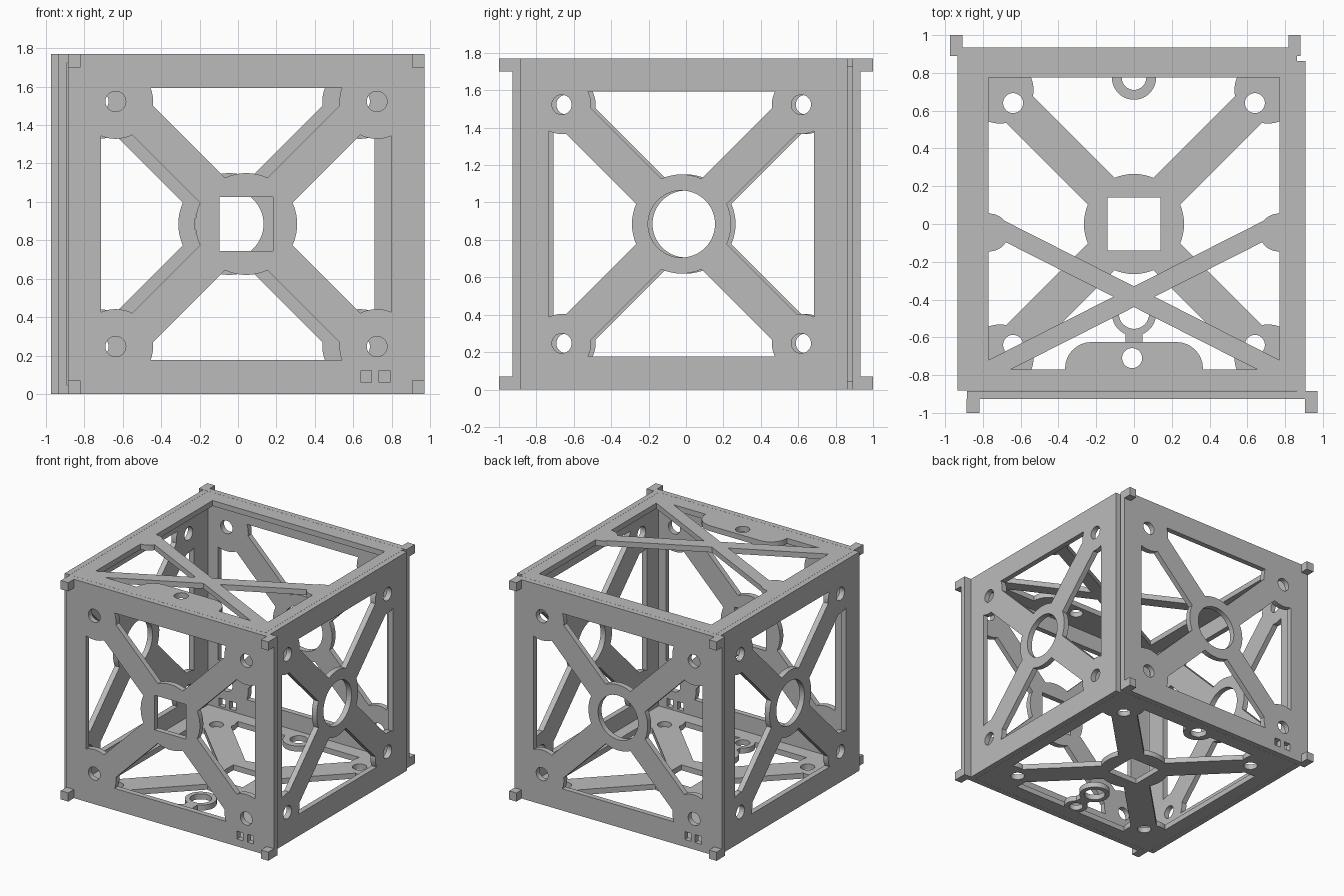
import bpy, math
from mathutils import Matrix, Vector

if "Cube" in bpy.data.objects:
    bpy.data.objects.remove(bpy.data.objects["Cube"])

T = 0.044          # plate thickness
H = 1.77           # overall height
MID = H / 2

grey = bpy.data.materials.new("plain_grey")
grey.diffuse_color = (0.5, 0.5, 0.5, 1)
grey.use_nodes = True
grey.node_tree.nodes["Principled BSDF"].inputs["Base Color"].default_value = grey.diffuse_color


def make(name, verts, faces):
    me = bpy.data.meshes.new(name)
    me.from_pydata(verts, [], faces)
    ob = bpy.data.objects.new(name, me)
    bpy.context.collection.objects.link(ob)
    return ob


def prism(pts, z0, z1, name="piece"):
    n = len(pts)
    verts = [(x, y, z) for z in (z0, z1) for x, y in pts]
    faces = [list(range(n))[::-1], list(range(n, 2 * n))]
    faces += [(i, (i + 1) % n, n + (i + 1) % n, n + i) for i in range(n)]
    return make(name, verts, faces)


def rect(x0, x1, y0, y1):
    return [(x0, y0), (x1, y0), (x1, y1), (x0, y1)]


def circle(x, y, r, n=48):
    return [(x + r * math.cos(2 * math.pi * i / n), y + r * math.sin(2 * math.pi * i / n)) for i in range(n)]


def bar(a, b, half):
    a, b = Vector(a), Vector(b)
    d = (b - a).normalized() * half
    s = Vector((-d.y, d.x))
    return [tuple(a - s), tuple(b - s), tuple(b + s), tuple(a + s)]


def cut(ob, cutter):
    """Subtract cutter from ob and drop the cutter."""
    m = ob.modifiers.new("cut", 'BOOLEAN')
    m.operation, m.solver, m.object = 'DIFFERENCE', 'EXACT', cutter
    bpy.context.view_layer.update()
    dg = bpy.context.evaluated_depsgraph_get()
    me = bpy.data.meshes.new_from_object(ob.evaluated_get(dg))
    ob.modifiers.clear()
    ob.data = me
    bpy.data.objects.remove(cutter)


def panel(name, outer, window, solids, holes, cols, origin):
    """Plate with a window; solids stay inside the window, holes go through."""
    plate = prism(outer, 0, T, name)
    opening = prism(window, -0.1, T + 0.1)
    for i, s in enumerate(solids):
        cut(opening, prism(s, -0.2 - 0.01 * i, T + 0.2 + 0.01 * i))
    cut(plate, opening)
    for h in holes:
        cut(plate, prism(h, -0.1, T + 0.1))
    m = Matrix(cols).transposed().to_4x4()
    plate.data.transform(Matrix.Translation(origin) @ m)
    plate.data.name = name
    plate.data.materials.clear()
    plate.data.materials.append(grey)


def spider(bu, bv, r, half):
    """Two diagonal arms, hub disc and a boss in each corner."""
    k = 0.69
    arms = [bar((-k, -k), (k, k), half), bar((-k, k), (k, -k), half)]
    bosses = [circle(sx * bu, sy * bv, r) for sx in (-1, 1) for sy in (-1, 1)]
    return arms + bosses + [circle(0, 0, 0.265, 64)]


def four_holes(u, v):
    return [circle(sx * u, sy * v, 0.053, 32) for sx in (-1, 1) for sy in (-1, 1)]


X, Y, Z = (1, 0, 0), (0, 1, 0), (0, 0, 1)
NX, NY = (-1, 0, 0), (0, -1, 0)
square_hub = rect(-0.14, 0.14, -0.14, 0.14)
round_hub = circle(0, 0, 0.179, 64)
slots = [rect(0.597, 0.652, -0.826, -0.762), rect(0.69, 0.747, -0.826, -0.762)]

# front and back panels, offset sideways in opposite directions
wide = rect(-0.928, 0.928, -MID, MID)
wide_win = rect(-0.756, 0.756, -0.709, 0.709)
for name, hub, cols, org in (
        ("front_panel", square_hub, (X, Z, NY), (0.043, -0.883, MID)),
        ("back_panel", round_hub, (NX, Z, Y), (-0.046, 0.89, MID))):
    panel(name, wide, wide_win, spider(0.68, 0.638, 0.195, 0.092),
          [hub] + four_holes(0.68, 0.638) + slots, cols, org)

# side panels
side_win = rect(-0.709, 0.709, -0.709, 0.709)
for name, a, b, cols, org in (
        ("right_panel", -0.859, 0.887, (Y, Z, X), (0.863, -0.024, MID)),
        ("left_panel", -0.889, 0.882, (NY, Z, NX), (-0.89, 0, MID))):
    panel(name, rect(a, b, -MID, MID), side_win, spider(0.64, 0.638, 0.157, 0.095),
          [round_hub] + four_holes(0.64, 0.638), cols, org)

# bottom plate with hub, two cable rings and a front stem
flat = rect(-0.889, 0.862, -0.882, 0.889)
flat_win = rect(-0.77, 0.77, -0.77, 0.775)
panel("bottom_plate", flat, flat_win,
      spider(0.71, 0.71, 0.178, 0.1)
      + [circle(0, -0.475, 0.117), circle(0, 0.775, 0.117), circle(-0.01, -0.71, 0.09),
         rect(-0.045, 0.045, -0.79, -0.57)],
      [square_hub, circle(0, -0.475, 0.08), circle(0, 0.775, 0.065), circle(-0.01, -0.71, 0.053)]
      + four_holes(0.64, 0.64), (X, Y, Z), (0, 0, 0))

# top plate with crossed straps, small gussets and a rounded front tab
tab = [(-0.365, -0.8), (0.365, -0.8)]
for cx, a0 in ((0.225, 0), (-0.225, 90)):
    for i in range(9):
        a = math.radians(a0 + i * 11.25)
        tab.append((cx + 0.14 * math.cos(a), -0.765 + 0.14 * math.sin(a)))
straps = [bar((s * -0.82, 0.03), (s * 0.82, -0.80), 0.049) for s in (-1, 1)]
gussets = [circle(s * 0.765, -0.045, 0.1) for s in (-1, 1)]
panel("top_plate", flat, flat_win, straps + gussets + [tab],
      [circle(-0.01, -0.71, 0.053)], (X, Y, Z), (0, 0, H - T))

# corner feet at the bottom and top of the front and back panels
feet = {"front_left": (-0.886, -0.819, -1, -0.926), "front_right": (0.906, 0.971, -1, -0.883),
        "back_left": (-0.974, -0.907, 0.892, 1), "back_right": (0.817, 0.882, 0.933, 1)}
for name, r in feet.items():
    for level, z in (("lower", 0), ("upper", H - 0.07)):
        foot = prism(rect(*r), z, z + 0.07, f"{name}_{level}_foot")
        foot.data.materials.append(grey)
